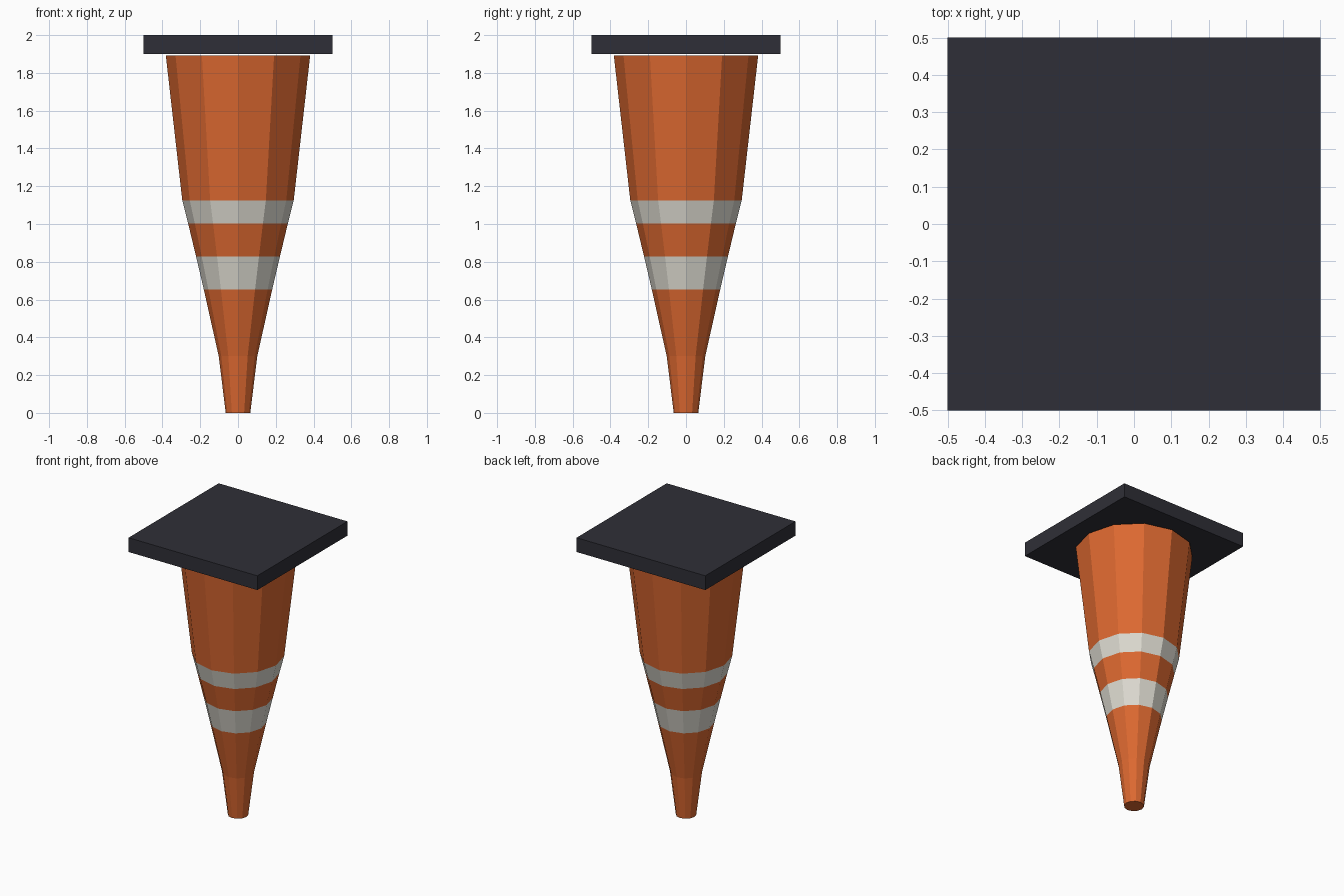
import bpy, bmesh, math

if "Cube" in bpy.data.objects:
    bpy.data.objects.remove(bpy.data.objects["Cube"])


def material(name, rgb):
    m = bpy.data.materials.new(name)
    m.diffuse_color = (*rgb, 1.0)
    m.use_nodes = True
    m.node_tree.nodes["Principled BSDF"].inputs["Base Color"].default_value = m.diffuse_color
    return m


orange = material("orange", (0.72, 0.14, 0.03))
white = material("off white", (0.72, 0.70, 0.63))
black = material("charcoal", (0.028, 0.028, 0.038))


def add_object(name, bm, mats):
    bmesh.ops.recalc_face_normals(bm, faces=bm.faces[:])
    mesh = bpy.data.meshes.new(name)
    bm.to_mesh(mesh)
    bm.free()
    for m in mats:
        mesh.materials.append(m)
    obj = bpy.data.objects.new(name, mesh)
    bpy.context.collection.objects.link(obj)
    return obj


# Twelve-sided cone body: (height, radius, colour of the section above)
SIDES = 12
profile = [(0.0, 0.065, 0), (0.30, 0.102, 0), (0.653, 0.181, 1),
           (0.828, 0.222, 0), (1.003, 0.264, 1), (1.125, 0.295, 0),
           (1.892, 0.382, 0)]
bm = bmesh.new()
rings = []
for z, r, _ in profile:
    rings.append([bm.verts.new((r * math.cos(math.tau * i / SIDES),
                                r * math.sin(math.tau * i / SIDES), z))
                  for i in range(SIDES)])
for k in range(len(rings) - 1):
    a, b = rings[k], rings[k + 1]
    for i in range(SIDES):
        j = (i + 1) % SIDES
        face = bm.faces.new((a[i], a[j], b[j], b[i]))
        face.material_index = profile[k][2]
# End caps
bm.faces.new(rings[0])
bm.faces.new(rings[-1])
add_object("cone_body", bm, [orange, white])

# Square base plate, just clear of the wide end of the cone
bm = bmesh.new()
bmesh.ops.create_cube(bm, size=1.0)
for v in bm.verts:
    v.co.z = 1.95 + v.co.z * 0.1
add_object("base_plate", bm, [black])
